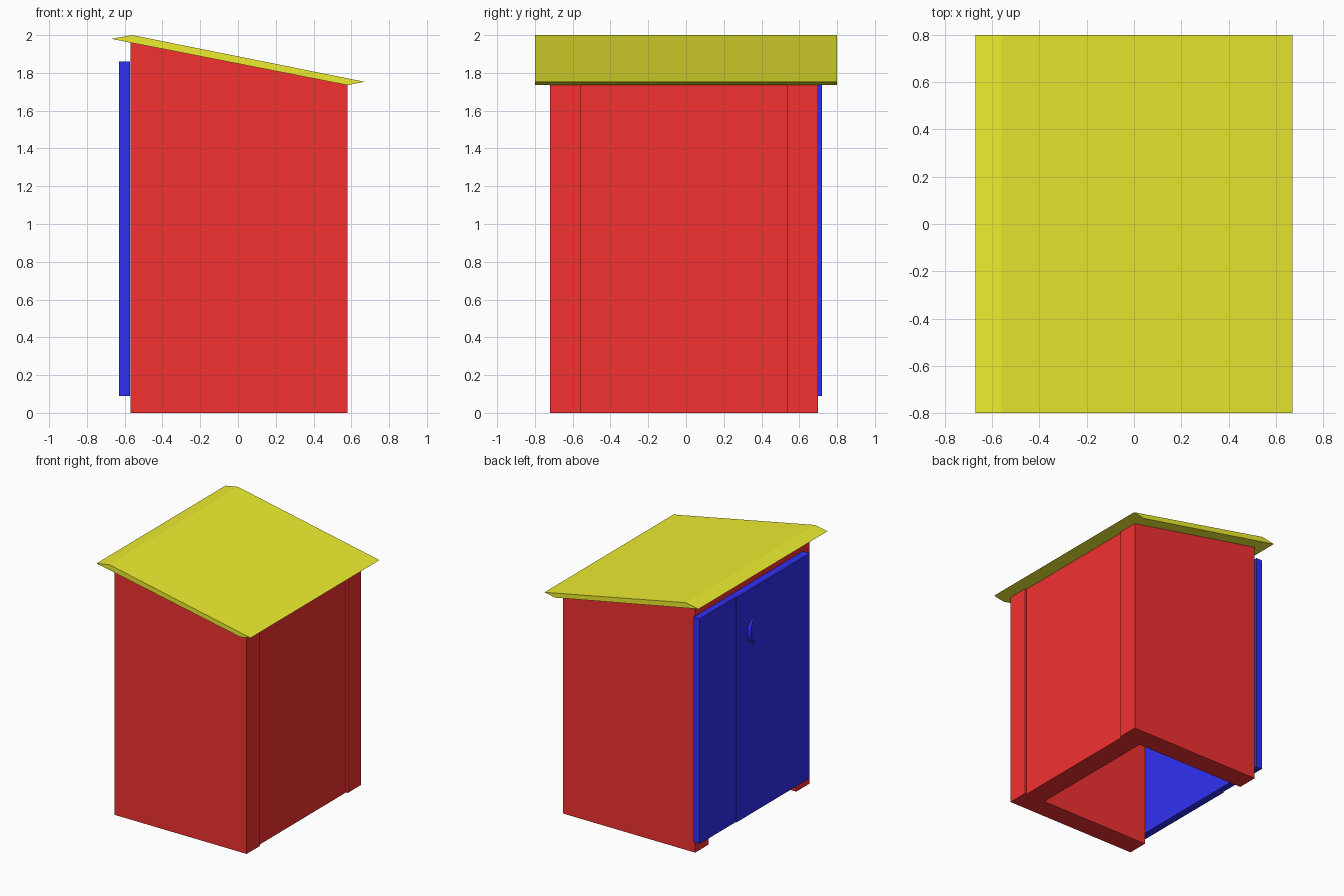
import bpy, bmesh, math

if "Cube" in bpy.data.objects:
    bpy.data.objects.remove(bpy.data.objects["Cube"])


def material(name, color):
    m = bpy.data.materials.new(name)
    m.diffuse_color = color
    m.use_nodes = True
    m.node_tree.nodes["Principled BSDF"].inputs["Base Color"].default_value = m.diffuse_color
    return m


RED = material("red_paint", (0.9, 0.03, 0.03, 1))
BLUE = material("blue_paint", (0.03, 0.03, 0.9, 1))
YELLOW = material("yellow_paint", (0.85, 0.85, 0.03, 1))


def prism(name, profile, start, end, axis, mat):
    """Extrude a profile: (x, z) along y, or (y, z) along x."""
    def place(p, t):
        return (p[0], t, p[1]) if axis == 'Y' else (t, p[0], p[1])
    bm = bmesh.new()
    a = [bm.verts.new(place(p, start)) for p in profile]
    b = [bm.verts.new(place(p, end)) for p in profile]
    bm.faces.new(a)
    bm.faces.new(b)
    n = len(profile)
    for i in range(n):
        j = (i + 1) % n
        bm.faces.new((a[i], a[j], b[j], b[i]))
    bmesh.ops.recalc_face_normals(bm, faces=bm.faces)
    me = bpy.data.meshes.new(name)
    bm.to_mesh(me)
    bm.free()
    me.materials.append(mat)
    ob = bpy.data.objects.new(name, me)
    bpy.context.collection.objects.link(ob)
    return ob


def roof_z(x):
    return 1.98 - 0.196 * (x + 0.67)


def sloped_wall(name, x0, x1, y0, y1, z0=0.0):
    return prism(name, [(x0, z0), (x1, z0), (x1, roof_z(x1)), (x0, roof_z(x0))],
                 y0, y1, 'Y', RED)


# Thick side walls, slightly recessed back wall, header over the door
sloped_wall("front_side_wall", -0.57, 0.58, -0.72, -0.555)
sloped_wall("rear_side_wall", -0.57, 0.58, 0.535, 0.70)
sloped_wall("back_wall", 0.395, 0.565, -0.555, 0.535)
sloped_wall("door_header", -0.57, -0.40, -0.555, 0.535, 1.84)

# Slanted roof slab with bevelled eaves
prism("roof", [(-0.67, 1.98), (-0.56, 2.0), (0.67, 1.753), (0.58, roof_z(0.58))],
      -0.8, 0.8, 'Y', YELLOW)

# Door made of three planks
planks = []
edges = [-0.635, -0.18, 0.27, 0.72]
for i in range(3):
    y0, y1 = edges[i], edges[i + 1]
    outer = -0.622 if i == 2 else -0.63
    planks.append(prism(f"door_plank_{i + 1}",
                        [(y0, 0.09), (y1, 0.09), (y1, 1.86), (y0, 1.86)],
                        outer, -0.571, 'X', BLUE))

# Crescent window cut through the middle plank
cy, cz, r = 0.025, 1.52, 0.115
steps = 14
outer_arc = [(cy + r * math.cos(t), cz + r * math.sin(t))
             for t in (math.pi * (k / steps - 0.5) for k in range(steps + 1))]
inner_arc = [(cy + 0.55 * r * math.cos(t), cz + r * math.sin(t))
             for t in (math.pi * (0.5 - k / steps) for k in range(1, steps))]
cutter = prism("crescent_cutter", outer_arc + inner_arc, -0.7, -0.5, 'X', BLUE)
cutter.hide_render = True
cutter.hide_viewport = True
cut = planks[1].modifiers.new("crescent", 'BOOLEAN')
cut.operation = 'DIFFERENCE'
cut.solver = 'EXACT'
cut.object = cutter
